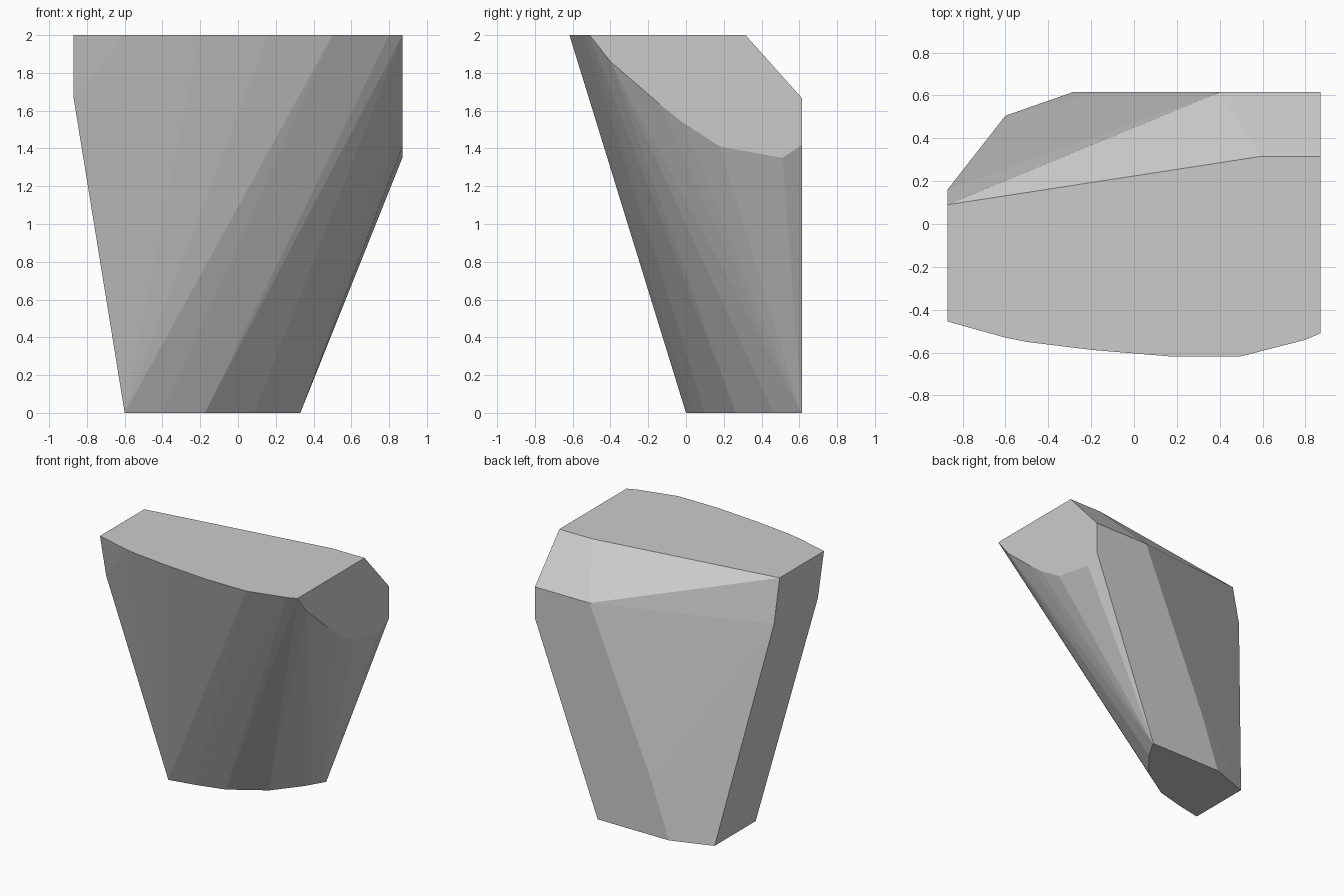
import bpy
import bmesh
import math

default_cube = bpy.data.objects.get("Cube")
if default_cube:
    bpy.data.objects.remove(default_cube, do_unlink=True)

HALF_WIDTH = 0.87
BACK = 0.615
TOP = 2.0
SHOULDER = 1.665


def make_material(name, colour):
    material = bpy.data.materials.new(name)
    material.use_nodes = True
    material.diffuse_color = colour
    material.node_tree.nodes["Principled BSDF"].inputs["Base Color"].default_value = colour
    return material


def level_profile(points, height):
    """Place an outline on a horizontal level."""
    return [(x, y, height) for x, y in points]


def side_profile(points, x):
    """Place an outline on a vertical end plane."""
    return [(x, y, z) for y, z in points]


def back_profile(points):
    """Place an outline on the flat back."""
    return [(x, BACK, z) for x, z in points]


def hull_object(name, points, material):
    """Wrap a faceted solid tightly around its profiles."""
    bm = bmesh.new()
    for point in points:
        bm.verts.new(point)
    result = bmesh.ops.convex_hull(bm, input=bm.verts[:])
    spare = {v for v in result["geom_interior"] + result["geom_unused"]
             if isinstance(v, bmesh.types.BMVert) and v.is_valid}
    bmesh.ops.delete(bm, geom=list(spare), context='VERTS')
    # Merge triangles lying on one flat facet
    bmesh.ops.dissolve_limit(bm, angle_limit=math.radians(0.5),
                             verts=bm.verts[:], edges=bm.edges[:])
    bmesh.ops.recalc_face_normals(bm, faces=bm.faces[:])
    mesh = bpy.data.meshes.new(name)
    bm.to_mesh(mesh)
    bm.free()
    mesh.materials.append(material)
    block = bpy.data.objects.new(name, mesh)
    bpy.context.collection.objects.link(block)
    return block


# Bowed front edge and angled rear edge of the flat top
top_outline = level_profile([
    (-HALF_WIDTH, 0.09), (-HALF_WIDTH, -0.455), (-0.6, -0.53), (-0.5, -0.55),
    (-0.2, -0.587), (0.16, -0.617), (0.5, -0.617), (0.8, -0.54),
    (HALF_WIDTH, -0.51), (HALF_WIDTH, 0.315), (0.59, 0.315),
], TOP)

# Small rounded foot set toward the back
foot_outline = level_profile([
    (-0.6, 0.505), (-0.6, 0), (-0.4, 0.04), (-0.175, 0.1),
    (0.085, 0.265), (0.245, 0.465), (0.33, 0.61), (0.33, BACK), (-0.285, BACK),
], 0)

# Flat left end with its curved lower edge
left_end = side_profile([
    (BACK, SHOULDER), (BACK, 1.42), (0.51, 1.35), (0.18, 1.41),
    (-0.02, 1.54), (-0.14, 1.635), (-0.4, 1.86),
], HALF_WIDTH)

# Short vertical strip of the right end
right_end = side_profile([(0.16, SHOULDER), (-0.38, SHOULDER)], -HALF_WIDTH)

# Slanted edge of the back panel
back_edge = back_profile([(0.4, SHOULDER), (-0.126, 0.44)])

grey = make_material("plain_grey", (0.6, 0.6, 0.6, 1))
hull_object("tapered_block",
            top_outline + foot_outline + left_end + right_end + back_edge, grey)
